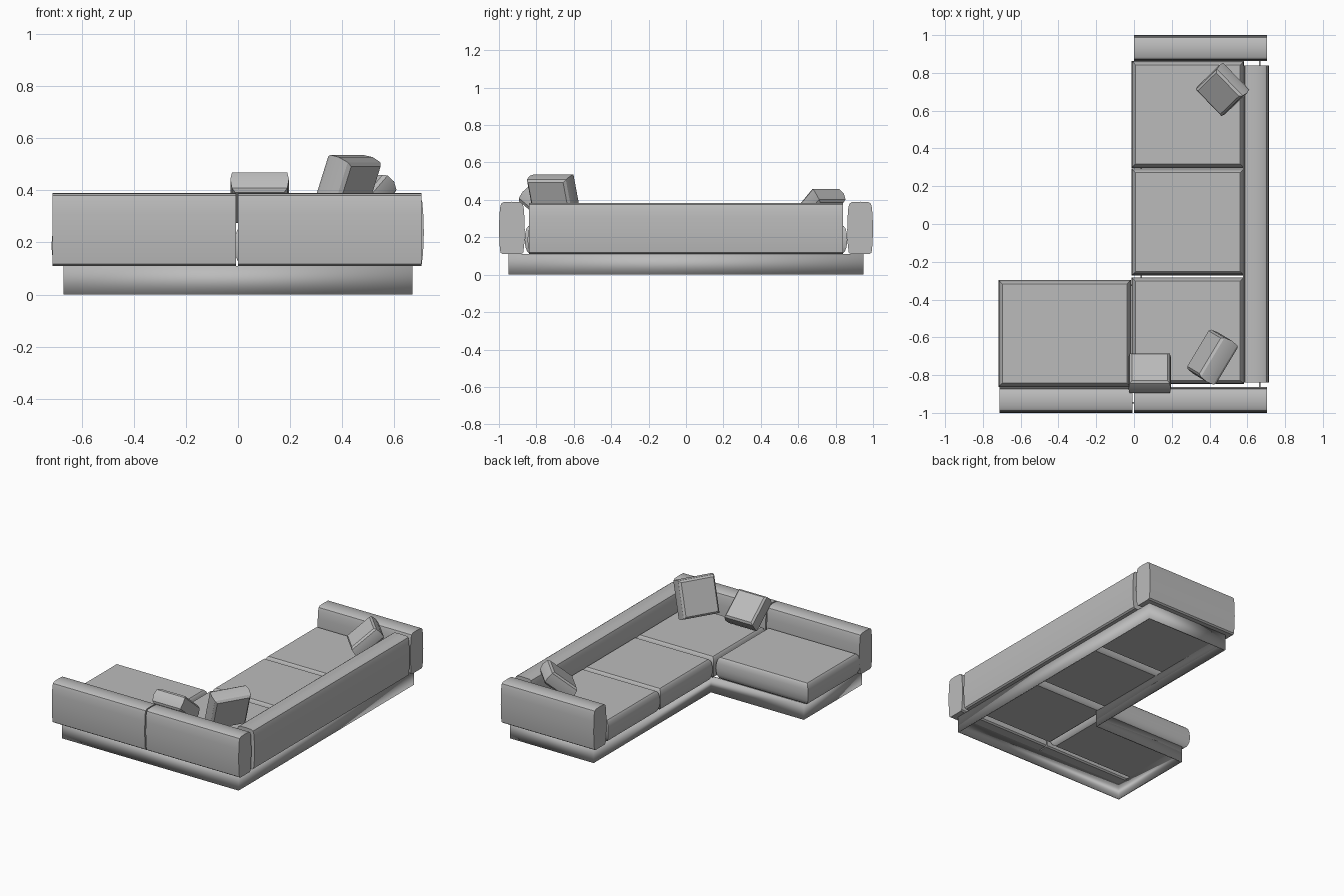
import bpy
import bmesh
from math import radians
from mathutils import Matrix, Vector

old = bpy.data.objects.get("Cube")
if old:
    bpy.data.objects.remove(old, do_unlink=True)

fabric = bpy.data.materials.new("grey_fabric")
fabric.use_nodes = True
GREY = (0.5, 0.5, 0.5, 1)
fabric.diffuse_color = GREY
fabric.node_tree.nodes["Principled BSDF"].inputs["Base Color"].default_value = GREY


def finish(name, bm, matrix=Matrix()):
    bmesh.ops.recalc_face_normals(bm, faces=bm.faces)
    mesh = bpy.data.meshes.new(name)
    bm.to_mesh(mesh)
    bm.free()
    mesh.materials.append(fabric)
    obj = bpy.data.objects.new(name, mesh)
    obj.matrix_world = matrix
    bpy.context.collection.objects.link(obj)
    bpy.ops.object.select_all(action='DESELECT')
    obj.select_set(True)
    bpy.context.view_layer.objects.active = obj
    bpy.ops.object.shade_smooth_by_angle(angle=radians(32))
    return obj


def loft(bm, rings):
    """Skin a list of equal-length point rings and cap both ends."""
    loops = [[bm.verts.new(p) for p in ring] for ring in rings]
    for a, b in zip(loops, loops[1:]):
        for i in range(len(a)):
            j = (i + 1) % len(a)
            bm.faces.new((a[i], a[j], b[j], b[i]))
    bm.faces.new(loops[0])
    bm.faces.new(loops[-1])


def cushion(name, size, profile, matrix):
    """Square-cornered cushion; profile lists (inset, height fraction)."""
    bm = bmesh.new()
    rings = []
    for inset, f in profile:
        x, y, z = size[0] / 2 - inset, size[1] / 2 - inset, size[2] * f
        rings.append([(-x, -y, z), (x, -y, z), (x, y, z), (-x, y, z)])
    loft(bm, rings)
    return finish(name, bm, matrix)


# Barrel-sided bolster section, as (half width, height)
SECTION = [(0.05, 0), (0.061, 0.008), (0.066, 0.05), (0.069, 0.13), (0.067, 0.2),
           (0.063, 0.25), (0.057, 0.27), (0.045, 0.278)]


def bolster(name, start, end, height=0.28):
    start, end = Vector(start), Vector(end)
    side = (end - start).normalized().cross(Vector((0, 0, 1)))
    outline = SECTION + [(0, 0.28)] + [(-w, h) for w, h in reversed(SECTION)]
    bm = bmesh.new()
    loft(bm, [[p + side * w + Vector((0, 0, h * height / 0.28)) for w, h in outline]
              for p in (start, end)])
    return finish(name, bm)


# Plinth: an open L-shaped band
corners = [(-0.67, -0.95), (0.67, -0.95), (0.67, 0.95), (0.035, 0.95),
           (0.035, -0.32), (-0.67, -0.32)]
bm = bmesh.new()
low, high = ([bm.verts.new((x, y, z)) for x, y in corners] for z in (0, 0.11))
for i in range(len(corners)):
    j = (i + 1) % len(corners)
    bm.faces.new((low[i], low[j], high[j], high[i]))
plinth = finish("plinth", bm)
wall = plinth.modifiers.new("wall", 'SOLIDIFY')
wall.thickness = 0.008
wall.offset = -1
wall.use_even_offset = True

# Seat cushions: three along the back, one on the chaise
SEAT = [(0.03, 0), (0.014, 0.08), (0.004, 0.25), (0, 0.5), (0.003, 0.75),
        (0.009, 0.92), (0.02, 1)]
for label, y in (("rear", 0.58), ("middle", 0.01), ("front", -0.565)):
    cushion(label + "_seat", (0.595, 0.565, 0.15), SEAT,
            Matrix.Translation((0.285, y, 0.11)))
cushion("chaise_seat", (0.7, 0.565, 0.15), SEAT,
        Matrix.Translation((-0.367, -0.58, 0.11)))

# Backrest and arms
bolster("backrest", (0.645, -0.84, 0.11), (0.645, 0.84, 0.11), 0.274)
bolster("rear_arm", (0, 0.931, 0.11), (0.705, 0.931, 0.11))
bolster("front_arm", (0, -0.931, 0.11), (0.705, -0.931, 0.11))
bolster("chaise_arm", (-0.712, -0.931, 0.11), (-0.008, -0.931, 0.11))

# Loose pillows: centre, size, direction faced, lean back from flat
PILLOW = [(0.018, -0.5), (0.006, -0.38), (0, 0), (0.006, 0.38), (0.018, 0.5)]
for name, centre, size, facing, lean in (
        ("arm_pillow", (0.083, -0.79, 0.372), (0.225, 0.22, 0.1), 90, 40),
        ("corner_pillow", (0.415, -0.705, 0.408), (0.255, 0.255, 0.11), 149, 70),
        ("rear_pillow", (0.468, 0.712, 0.365), (0.208, 0.215, 0.095), 224, 40)):
    turn = Matrix.Rotation(radians(facing - 90), 4, 'Z')
    tilt = Matrix.Rotation(radians(-lean), 4, 'X')
    cushion(name, size, PILLOW, Matrix.Translation(centre) @ turn @ tilt)
